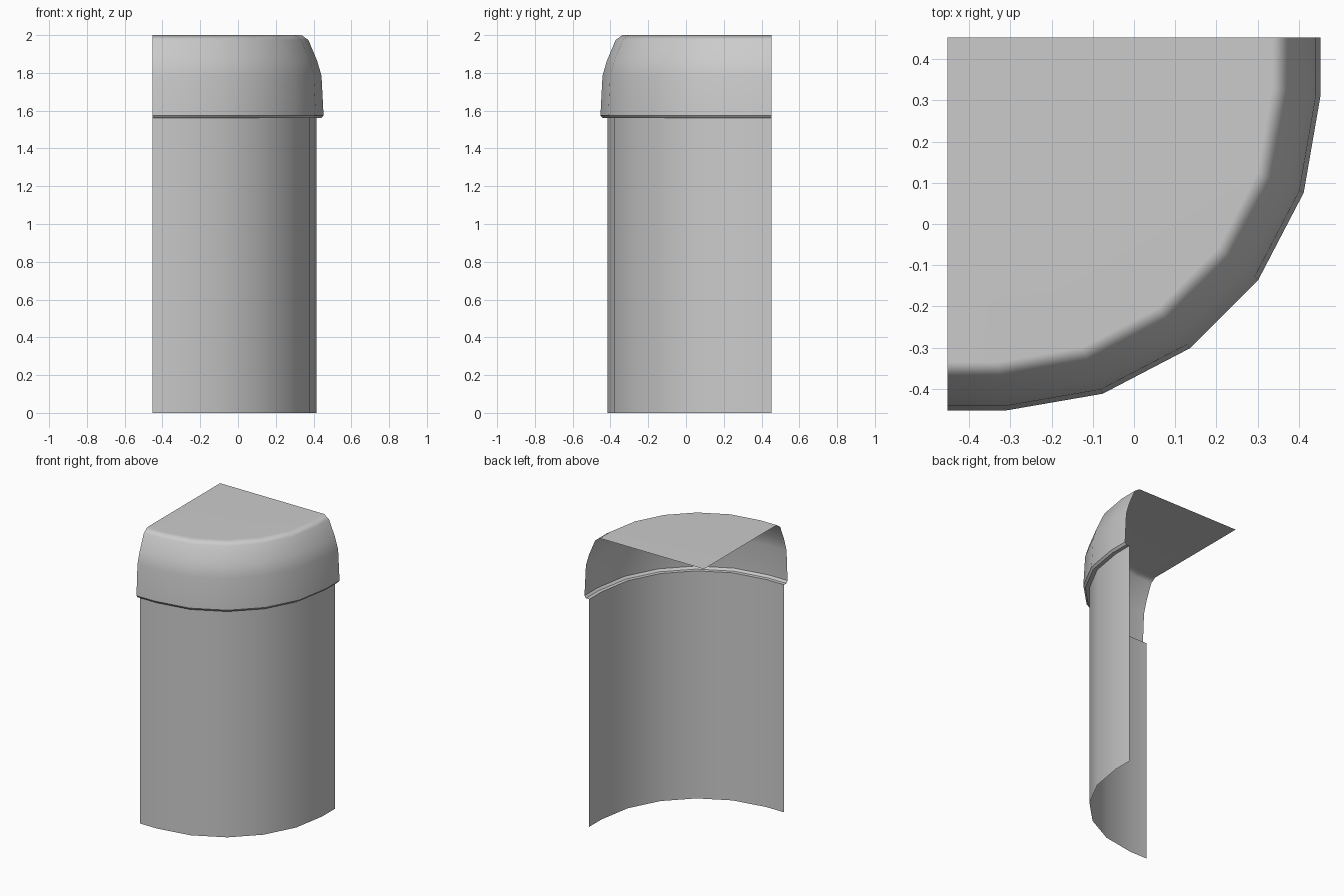
import bpy, bmesh, math

old = bpy.data.objects.get("Cube")
if old:
    bpy.data.objects.remove(old)

# One plain grey for everything
grey = bpy.data.materials.new("light grey")
grey.use_nodes = True
colour = (0.6, 0.6, 0.6, 1)
grey.diffuse_color = colour
grey.node_tree.nodes["Principled BSDF"].inputs["Base Color"].default_value = colour

# Quarter-round outline about the back corner axis, mirrored across its diagonal
AXIS = 0.453
half = [(0, 0.906), (0.14, 0.906), (0.377, 0.865), (0.588, 0.755)]
outline = half + [(b, a) for a, b in reversed(half)]


def quarter_shell(name, profile, closed_top=False):
    """Loft the outline through (scale, height) rows, bottom to top."""
    bm = bmesh.new()
    rows = [[bm.verts.new((a * s - AXIS, AXIS - b * s, z)) for a, b in outline]
            for s, z in profile]
    for low, high in zip(rows, rows[1:]):
        for i in range(len(outline) - 1):
            bm.faces.new((low[i], low[i + 1], high[i + 1], high[i]))
    if closed_top:
        corner = bm.verts.new((-AXIS, AXIS, profile[-1][1]))
        bm.faces.new(rows[-1] + [corner])
    mesh = bpy.data.meshes.new(name)
    bm.to_mesh(mesh)
    bm.free()
    mesh.materials.append(grey)
    obj = bpy.data.objects.new(name, mesh)
    bpy.context.collection.objects.link(obj)
    bpy.ops.object.select_all(action='DESELECT')
    obj.select_set(True)
    bpy.context.view_layer.objects.active = obj
    bpy.ops.object.shade_smooth_by_angle(angle=math.radians(40))
    # Keep the large flat faces evenly shaded
    weighted = obj.modifiers.new("even shading", 'WEIGHTED_NORMAL')
    weighted.keep_sharp = True
    return obj


# Straight lower wall
quarter_shell("column_wall", [(0.96, 0), (0.96, 1.56)])

# Overhanging cap: ledge, small lip, curved side, flat top
quarter_shell("rounded_cap", [
    (0.96, 1.56), (0.987, 1.56), (1.0, 1.575), (0.988, 1.785),
    (0.962, 1.865), (0.911, 1.975), (0.87, 2.0)], closed_top=True)
